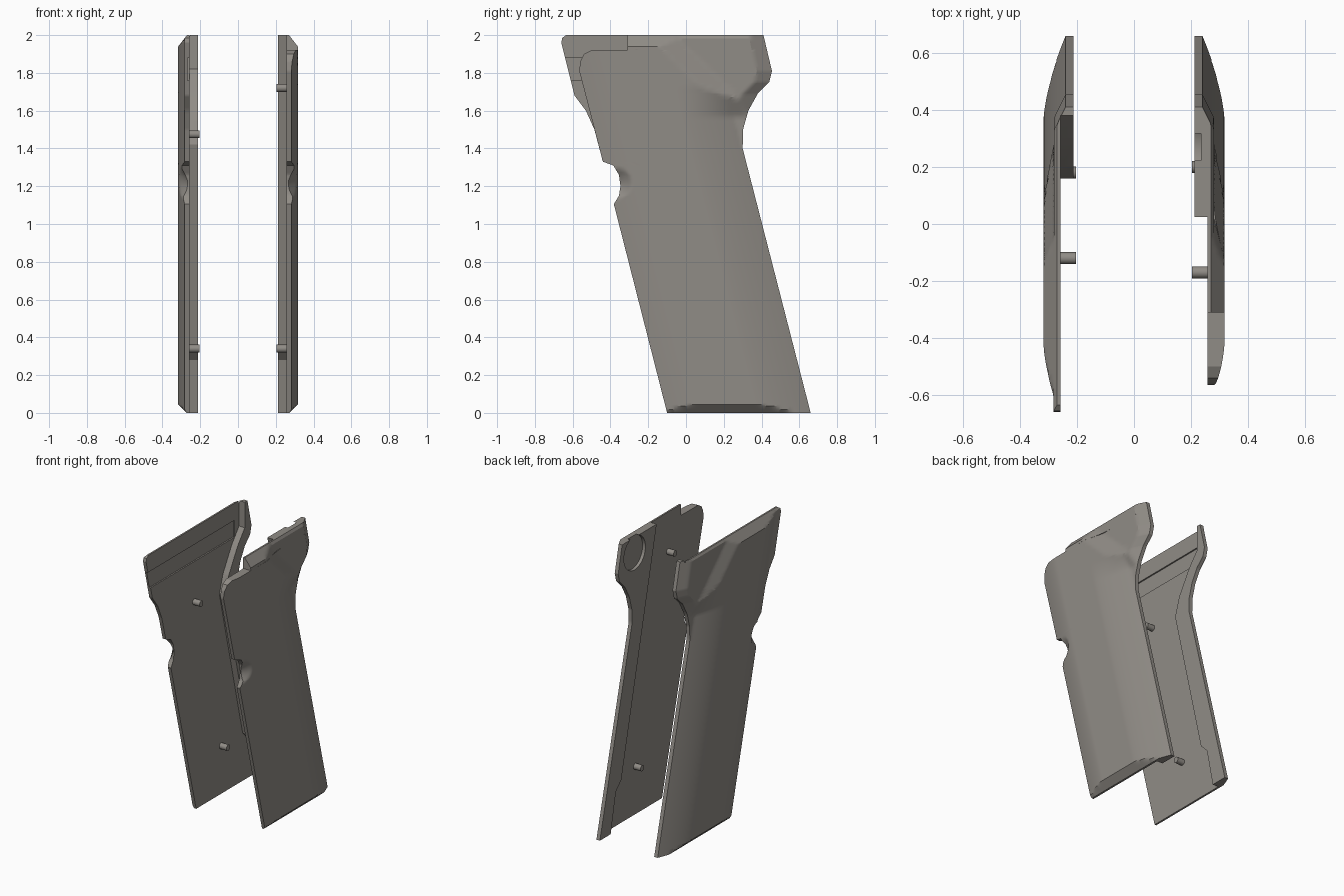
import bpy, bmesh, math
from mathutils import Vector, Matrix

cube = bpy.data.objects.get("Cube")
if cube:
    bpy.data.objects.remove(cube)

grey = bpy.data.materials.new("warm_grey")
grey.use_nodes = True
grey.diffuse_color = (0.28, 0.262, 0.238, 1)
bsdf = grey.node_tree.nodes["Principled BSDF"]
bsdf.inputs["Base Color"].default_value = grey.diffuse_color
bsdf.inputs["Roughness"].default_value = 0.6

PLANE, LIP = 0.258, 0.213   # inner face and raised rear lip

# Edge outlines as (y, z) from bottom to top
BACK = [(.66, 0), (.30, 1.40), (.302, 1.50), (.33, 1.60), (.38, 1.69),
        (.44, 1.75), (.455, 1.81), (.41, 2)]
NOTCHED = [(-.10, 0), (-.382, 1.105), (-.355, 1.15), (-.347, 1.20), (-.355, 1.26),
           (-.385, 1.31), (-.44, 1.33)]
FRONT = {
    -1: NOTCHED + [(-.485, 1.50), (-.53, 1.60), (-.59, 1.68), (-.66, 1.96), (-.655, 1.985), (-.635, 2)],
    1: NOTCHED + [(-.565, 1.81), (-.56, 1.86), (-.54, 1.90), (-.50, 1.92), (-.31, 1.921), (-.31, 2)],
}
# Front border of the raised lip
LIP_LOW = [(.56, -.1), (.48, .28), (.42, .34)]
LIP_EDGE = {
    -1: LIP_LOW + [(.16, 1.42), (.20, 1.55), (.30, 1.72), (.38, 1.82), (.38, 2.1)],
    1: LIP_LOW + [(0, 2.1)],
}
RING = {
    -1: [(-.14, .42), (.24, .42), (.32, .56), (.12, 1.38), (-.06, 1.38),
         (-.30, 1.27), (-.335, 1.16)],
    1: [(-.15, .42), (.40, .42), (.10, 1.58), (-.41, 1.58), (-.36, 1.33), (-.30, 1.29), (-.30, 1.15)],
}
PINS = {-1: [(-.12, 1.475), (.18, .34)], 1: [(-.17, 1.72), (.20, .34)]}


def clamp(v):
    return max(0.0, min(1.0, v))


def edge_y(points, z):
    for (y0, z0), (y1, z1) in zip(points, points[1:]):
        if z <= z1:
            return y0 + (y1 - y0) * (z - z0) / (z1 - z0)
    return points[-1][0]


def outer_x(y, z):
    """Thickness of the outer surface at a point of the panel."""
    front = clamp(1 - (y + .10 + .2556 * z) / .17) ** 1.5
    back = clamp(1 - (.66 - .257 * z - y) / .28) ** 1.5
    flare = clamp((z - 1.57) / .16)
    x = .317 - .035 * front - .077 * back * (1 - flare)
    # thumb rest: sloping wall, flat and bevelled rear margin
    d = (y + .07) * .693 + (z - 1.87) * .722
    x = min(x, .317 - .037 * clamp(d / .1), .24 + .5 * (edge_y(BACK, z) - y))
    # bevels at bottom and top
    x = min(x, .272 + z, .27 + .78 * (2 - z))
    # dish around the front notch
    r = math.hypot(y + .39, z - 1.21)
    return max(min(x, .272 + .75 * (r - .05)), .238 if y > 0 else .266)


def finish(name, bm, hidden=False):
    bmesh.ops.recalc_face_normals(bm, faces=bm.faces)
    mesh = bpy.data.meshes.new(name)
    bm.to_mesh(mesh)
    bm.free()
    ob = bpy.data.objects.new(name, mesh)
    bpy.context.collection.objects.link(ob)
    mesh.materials.append(grey)
    ob.hide_render = hidden
    return ob


def select(ob):
    bpy.ops.object.select_all(action='DESELECT')
    ob.select_set(True)
    bpy.context.view_layer.objects.active = ob


def smooth(ob):
    select(ob)
    bpy.ops.object.shade_smooth_by_angle(angle=math.radians(25))


def extrude_faces(bm, faces, dx):
    ext = bmesh.ops.extrude_face_region(bm, geom=faces)["geom"]
    verts = [g for g in ext if isinstance(g, bmesh.types.BMVert)]
    bmesh.ops.translate(bm, verts=verts, vec=(dx, 0, 0))


def prism(name, points, x0, x1, wall=0, hidden=False):
    """Extrude a (y, z) outline along x; wall > 0 leaves an open frame."""
    bm = bmesh.new()
    face = bm.faces.new([bm.verts.new((x0, y, z)) for y, z in points])
    if wall:
        bmesh.ops.inset_region(bm, faces=[face], thickness=wall, use_even_offset=True)
        bmesh.ops.delete(bm, geom=[face], context='FACES_ONLY')
    extrude_faces(bm, bm.faces[:], x1 - x0)
    return finish(name, bm, hidden)


def cylinder(name, y, z, radius, x0, x1, sides, hidden=False):
    bm = bmesh.new()
    place = Matrix.Translation(((x0 + x1) / 2, y, z)) @ Matrix.Rotation(math.pi / 2, 4, 'Y')
    bmesh.ops.create_cone(bm, cap_ends=True, segments=sides, radius1=radius,
                          radius2=radius, depth=abs(x1 - x0), matrix=place)
    return finish(name, bm, hidden)


def rounded(points, cut):
    """Replace each corner by a short curve."""
    out = []
    for i, p in enumerate(points):
        p = Vector(p)
        ends = []
        for q in (points[i - 1], points[(i + 1) % len(points)]):
            way = Vector(q) - p
            ends.append(p + way.normalized() * min(cut, way.length * .4))
        a, b = ends
        for k in range(5):
            t = k / 4
            out.append(tuple(a * (1 - t) ** 2 + p * 2 * t * (1 - t) + b * t * t))
    return out


def subtract(ob, cutter):
    select(ob)
    mod = ob.modifiers.new("cut", 'BOOLEAN')
    mod.operation, mod.solver, mod.object = 'DIFFERENCE', 'EXACT', cutter
    bpy.ops.object.modifier_apply(modifier=mod.name)
    bpy.data.objects.remove(cutter)


def panel_body(name, s):
    """Solid panel: sculpted outside, flat inside."""
    cols = 64
    levels = {round(i * 2 / 110, 4) for i in range(111)} | {.045, 1.94}
    levels |= {z for _, z in FRONT[s] + BACK}
    bm = bmesh.new()
    rows = []
    for z in sorted(levels):
        a, b = edge_y(FRONT[s], z), edge_y(BACK, z)
        ys = [a + (b - a) * i / cols for i in range(cols + 1)]
        row = [bm.verts.new((s * outer_x(y, z), y, z)) for y in ys]
        row += [bm.verts.new((s * LIP, y, z)) for y in (b, a)]
        rows.append(row)
    n = cols + 3
    for low, high in zip(rows, rows[1:]):
        for i in range(n):
            j = (i + 1) % n
            bm.faces.new((low[i], low[j], high[j], high[i]))
    bm.faces.new(rows[0])
    bm.faces.new(rows[-1])
    return finish(name, bm)


for s, side in ((1, "left"), (-1, "right")):
    body = panel_body(side + "_grip_panel", s)
    # relieve the inner face in front of the lip
    pocket = [(-.8, -.1)] + LIP_EDGE[s] + [(-.8, 2.1)]
    subtract(body, prism("pocket_cutter", pocket, s * .1, s * PLANE, hidden=True))
    if s > 0:
        # round recess behind the thumb rest
        subtract(body, cylinder("recess_cutter", .27, 1.89, .12, .1, .235, 40, True))
    else:
        # long shallow groove near the top
        groove = [(-.8, 1.76), (.33, 1.76), (.33, 1.88), (-.8, 1.88)]
        subtract(body, prism("groove_cutter", groove, -.1, -.268, hidden=True))
    smooth(body)

    # raised locating frame and pins on the inner face
    smooth(prism(side + "_locating_frame", rounded(RING[s], .09),
                 s * (PLANE + .004), s * .203, wall=.045))
    for (y, z), where in zip(PINS[s], ("upper", "lower")):
        smooth(cylinder(f"{side}_{where}_pin", y, z, .021, s * (PLANE + .004), s * .203, 20))
